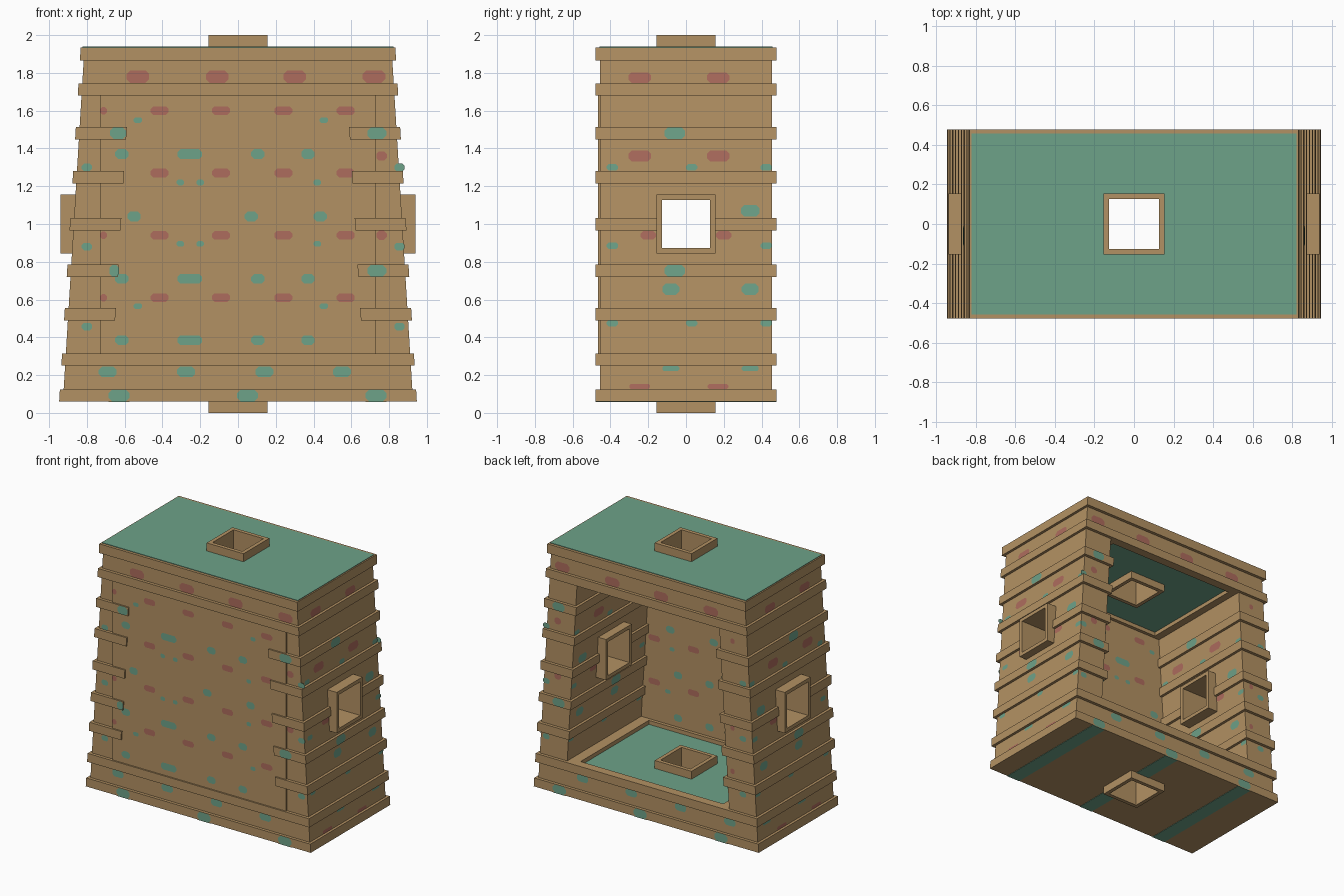
import bpy
import bmesh
from mathutils import Vector

if "Cube" in bpy.data.objects:
    bpy.data.objects.remove(bpy.data.objects["Cube"])


def material(name, rgb):
    m = bpy.data.materials.new(name)
    m.use_nodes = True
    m.diffuse_color = (*rgb, 1)
    m.node_tree.nodes["Principled BSDF"].inputs["Base Color"].default_value = (*rgb, 1)
    return m


WOOD = material("tan_wood", (0.45, 0.285, 0.125))
TEAL = material("muted_teal", (0.155, 0.36, 0.25))
RED = material("dusty_red", (0.42, 0.15, 0.11))

# Main proportions
BODY_Y, SLAT_Y, PANEL_Y, PANEL_X = 0.455, 0.478, 0.467, 0.73
LOW, HIGH = 0.315, 1.68          # clear height of the opening
STEP, DEPTH = 0.02, 0.27         # slat overhang and slat depth
FULL = [(0.06, 0.125), (0.25, LOW), (HIGH, 1.745), (1.865, 1.935)]
MIDDLE = [(z, z + 0.066) for z in (0.49, 0.72, 0.965, 1.215, 1.448)]


def outer(z):
    """Half width of the tapered outside at height z."""
    return 0.9505 - 0.0608 * z


def edge(side, inset):
    return lambda z: side * (outer(z) - inset)


def fixed(x):
    return lambda z: x


def mesh_object(name, bm, mat):
    me = bpy.data.meshes.new(name)
    bm.to_mesh(me)
    bm.free()
    me.materials.append(mat)
    ob = bpy.data.objects.new(name, me)
    bpy.context.collection.objects.link(ob)
    return ob


def block(name, x0, x1, y0, y1, z0, z1, mat=WOOD):
    """Box whose two x sides follow functions of height."""
    bm = bmesh.new()
    rings = [[bm.verts.new((f(z), y, z)) for f, y in
              ((x0, y0), (x1, y0), (x1, y1), (x0, y1))] for z in (z0, z1)]
    for r in rings:
        bm.faces.new(r)
    for i in range(4):
        j = (i + 1) % 4
        bm.faces.new((rings[0][i], rings[0][j], rings[1][j], rings[1][i]))
    bmesh.ops.recalc_face_normals(bm, faces=bm.faces[:])
    return mesh_object(name, bm, mat)


def box(name, x, y, z, mat=WOOD):
    return block(name, fixed(x[0]), fixed(x[1]), *y, *z, mat)


def cut(ob, x, y, z):
    """Cut a box-shaped hole and keep the result as plain mesh."""
    cutter = box("hole_cutter", x, y, z)
    cutter.hide_render = True
    mod = ob.modifiers.new("hole", "BOOLEAN")
    mod.operation, mod.solver, mod.object = "DIFFERENCE", "EXACT", cutter
    bpy.context.view_layer.objects.active = ob
    bpy.ops.object.modifier_apply(modifier=mod.name)
    bpy.data.objects.remove(cutter)


def sym(v):
    return (-v, v)


def full_block(name, inset, y, z0, z1, mat=WOOD):
    ob = block(name, edge(-1, inset), edge(1, inset), -y, y, z0, z1, mat)
    cut(ob, sym(0.14), sym(0.14), (z0 - 1, z1 + 1))
    return ob


# Base and top: solid slats, body layers, hollow rims, teal sheets
full_block("base_slat", 0, SLAT_Y, *FULL[0])
full_block("top_slat", 0, SLAT_Y, *FULL[3])
full_block("base_body", STEP, BODY_Y, 0.125, 0.28)
full_block("top_body", STEP, BODY_Y, 1.715, 1.865)
for name, span, half in (("floor_rim", FULL[1], 0.6), ("ceiling_rim", FULL[2], 0.54)):
    rim = block(name, edge(-1, 0), edge(1, 0), -SLAT_Y, SLAT_Y, *span)
    cut(rim, sym(half), sym(0.41), (span[0] - 1, span[1] + 1))
for name, half, depth, z in (("floor_sheet", 0.61, 0.42, 0.28),
                             ("ceiling_sheet", 0.55, 0.42, 1.71),
                             ("roof_sheet", 0.823, 0.457, 1.934)):
    sheet = box(name, sym(half), sym(depth), (z, z + 0.005), TEAL)
    cut(sheet, sym(0.14), sym(0.14), (z - 1, z + 1))

# Front panel
box("front_panel", sym(PANEL_X), (-PANEL_Y, -0.435), (LOW - 0.01, HIGH + 0.01))

# Side walls with slats wrapped around them, and square side ports
for side, word in ((-1, "right"), (1, "left")):
    wall = block(word + "_wall", edge(side, DEPTH - STEP), edge(side, STEP),
                 -BODY_Y, BODY_Y, 0.1, 1.9)
    slats = [block(word + "_slat", edge(side, DEPTH), edge(side, 0),
                   -SLAT_Y, SLAT_Y, *span) for span in MIDDLE]
    for ob in (wall, slats[2]):
        cut(ob, sym(2), sym(0.14), (0.86, 1.14))
    port = box(word + "_port", sorted((side * 0.565, side * 0.94)), sym(0.155), (0.845, 1.155))
    cut(port, sym(2), sym(0.128), (0.872, 1.128))

# Square ports through base and top
for name, z in (("base_port", (0, 0.345)), ("top_port", (1.655, 2))):
    port = box(name, sym(0.155), sym(0.155), z)
    cut(port, sym(0.126), sym(0.126), (-1, 3))


# Painted spots
def in_slat(z, spans):
    return any(a <= z <= b for a, b in spans)


def front_depth(x, z):
    if in_slat(z, FULL) or (in_slat(z, MIDDLE) and abs(x) > outer(z) - DEPTH):
        return SLAT_Y
    return PANEL_Y if abs(x) < PANEL_X and LOW < z < HIGH else BODY_Y


def add_spot(bm, u, z, w, h, place, normal):
    """Flat eight-sided spot; place maps (u, z) to a point on the surface."""
    c = min(w, h) * 0.3
    a, b = w / 2, h / 2
    pts = [(a, b - c), (a - c, b), (c - a, b), (-a, b - c),
           (-a, c - b), (c - a, -b), (a - c, -b), (a, c - b)]
    n = Vector(normal)
    f = bm.faces.new([bm.verts.new(Vector(place(u + p, z + q)) + n * 0.003) for p, q in pts])
    f.normal_update()
    if f.normal.dot(n) < 0:
        f.normal_flip()


def row(mat, z, w, h, us):
    return [(mat, u, z, w, h) for u in us]


WIDE = [-0.415, -0.09, 0.24, 0.57]
front_spots = row(RED, 1.78, 0.12, 0.066, [-0.53, -0.11, 0.3, 0.72])
for z in (1.6, 1.27, 0.94, 0.61):
    front_spots += row(RED, z, 0.095, 0.045, WIDE)
    if z != 1.27:
        front_spots += row(RED, z, 0.035, 0.04, [-0.712])
for z in (1.36, 0.94):
    front_spots += row(RED, z, 0.055, 0.05, [0.76])
for z in (1.37, 0.71, 0.385):
    front_spots += row(TEAL, z, 0.07, 0.052, [-0.615, 0.105, 0.37])
    front_spots += row(TEAL, z, 0.13, 0.052, [-0.255])
front_spots += row(TEAL, 1.04, 0.07, 0.052, [-0.55, 0.07, 0.435])
for z in (1.55, 0.565):
    front_spots += row(TEAL, z, 0.045, 0.03, [-0.53, 0.455])
for z in (1.22, 0.895):
    front_spots += row(TEAL, z, 0.04, 0.03, [-0.305, -0.2, 0.42])
for z in (1.3, 0.88, 0.457):
    front_spots += row(TEAL, z, 0.055, 0.04, [-0.8, 0.855])
front_spots += row(TEAL, 0.217, 0.095, 0.055, [-0.69, -0.275, 0.14, 0.55])
front_spots += row(TEAL, 0.0925, 0.11, 0.062, [-0.63, 0.05, 0.73])
for z in (1.481, 0.753):
    front_spots += row(TEAL, z, 0.1, 0.062, [0.735])
front_spots += row(TEAL, 1.481, 0.085, 0.062, [-0.635]) + row(TEAL, 0.753, 0.05, 0.062, [-0.655])

side_spots = row(RED, 1.775, 0.12, 0.055, [-0.245, 0.17]) + row(RED, 1.36, 0.12, 0.06, [-0.245, 0.17])
side_spots += row(RED, 0.94, 0.08, 0.045, [-0.2, 0.2]) + row(RED, 0.14, 0.11, 0.025, [-0.245, 0.17])
for z in (1.3, 0.885, 0.475):
    side_spots += row(TEAL, z, 0.06, 0.034, [-0.39, 0.425] + ([0.03] if z != 0.885 else []))
for z in (1.481, 0.753):
    side_spots += row(TEAL, z, 0.11, 0.062, [-0.06])
side_spots += row(TEAL, 1.07, 0.1, 0.062, [0.34]) + row(TEAL, 0.655, 0.09, 0.06, [-0.08, 0.34])
side_spots += row(TEAL, 0.235, 0.09, 0.025, [-0.08, 0.34])

for mat, label in ((RED, "red_spots"), (TEAL, "teal_spots")):
    bm = bmesh.new()
    for m, u, z, w, h in front_spots:
        if m != mat:
            continue
        clear = LOW < z < HIGH
        d = front_depth(u, z)
        add_spot(bm, u, z, w, h, lambda p, q: (p, -d, q), (0, -1, 0))
        jamb = outer(z) - DEPTH + STEP
        if not clear or abs(u) - w / 2 > jamb:
            back = SLAT_Y if in_slat(z, FULL + MIDDLE) else BODY_Y
            add_spot(bm, u, z, w, h, lambda p, q: (p, back, q), (0, 1, 0))
        elif abs(u) + w / 2 < jamb:
            add_spot(bm, u, z, w, h, lambda p, q: (p, -0.435, q), (0, 1, 0))
    for m, u, z, w, h in side_spots:
        if m != mat:
            continue
        lip = 0 if in_slat(z, FULL + MIDDLE) else STEP
        for s in (-1, 1):
            add_spot(bm, u, z, w, h, lambda p, q: (edge(s, lip)(q), p, q), (s, 0, 0))
            if LOW < z < HIGH:
                add_spot(bm, u, z, w, h, lambda p, q: (edge(s, DEPTH - lip)(q), p, q), (-s, 0, 0))
    mesh_object(label, bm, mat)

# Teal stripes under the base, broken by the port
for x in (-0.63, 0.05, 0.73):
    spans = [sym(SLAT_Y)] if abs(x) > 0.2 else [(-SLAT_Y, -0.155), (0.155, SLAT_Y)]
    for span in spans:
        box("underside_stripe", (x - 0.055, x + 0.055), span, (0.057, 0.061), TEAL)
